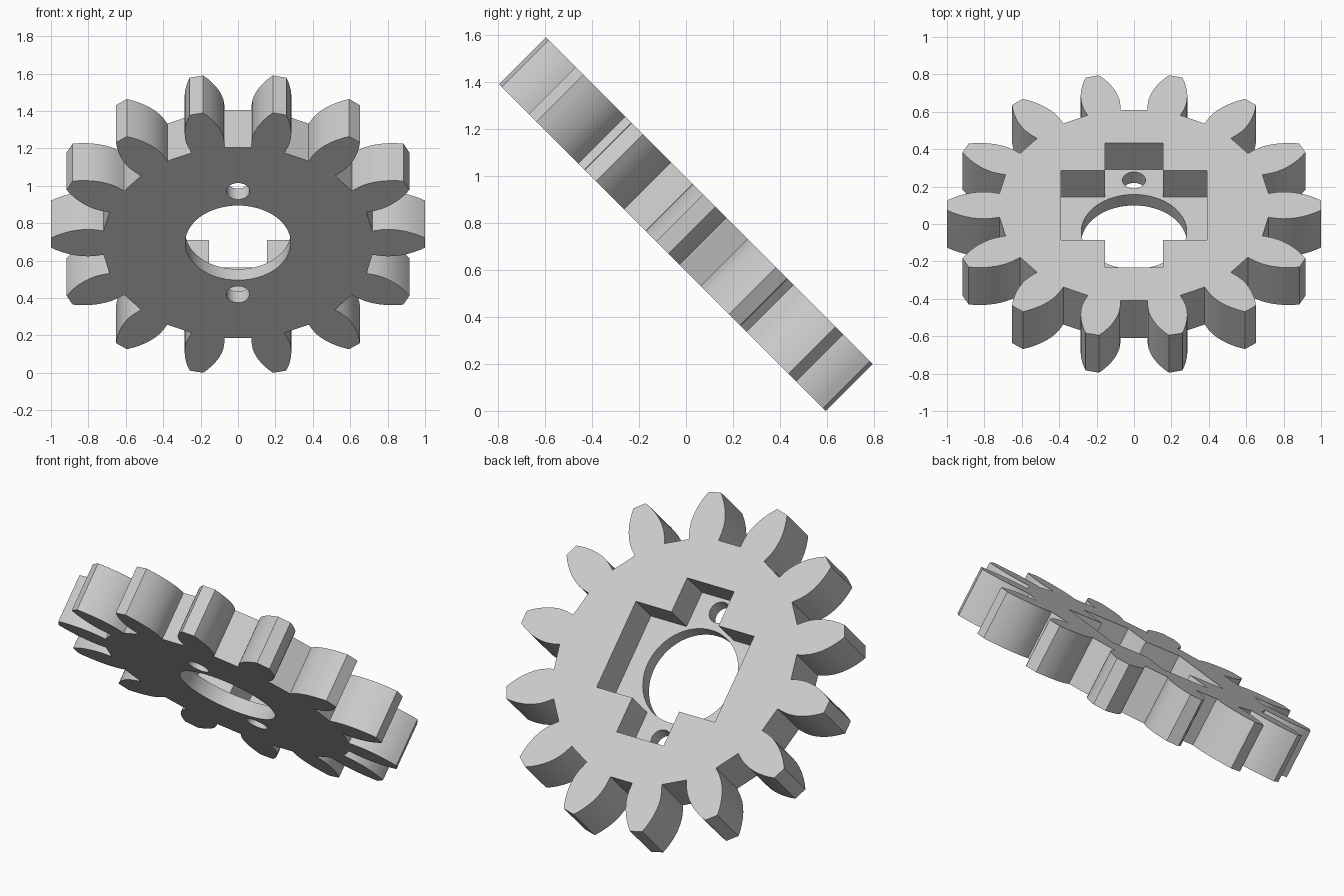
import bpy
import bmesh
import math
from mathutils import Matrix

if "Cube" in bpy.data.objects:
    bpy.data.objects.remove(bpy.data.objects["Cube"], do_unlink=True)

TEETH = 14
THICK = 0.283
POCKET_DEPTH = 0.2
TOP = THICK / 2

grey = bpy.data.materials.new("light grey")
grey.use_nodes = True
grey.diffuse_color = (0.6, 0.6, 0.6, 1)
grey.node_tree.nodes["Principled BSDF"].inputs["Base Color"].default_value = (0.6, 0.6, 0.6, 1)


def prism(name, outline, z0, z1):
    """Extrude a closed 2D outline from z0 to z1."""
    bm = bmesh.new()
    face = bm.faces.new([bm.verts.new((x, y, z0)) for x, y in outline])
    ext = bmesh.ops.extrude_face_region(bm, geom=[face])
    verts = [v for v in ext["geom"] if isinstance(v, bmesh.types.BMVert)]
    bmesh.ops.translate(bm, vec=(0, 0, z1 - z0), verts=verts)
    bmesh.ops.recalc_face_normals(bm, faces=bm.faces)
    mesh = bpy.data.meshes.new(name)
    bm.to_mesh(mesh)
    bm.free()
    mesh.materials.append(grey)
    obj = bpy.data.objects.new(name, mesh)
    bpy.context.collection.objects.link(obj)
    return obj


def circle(radius, cy=0, n=64):
    return [(radius * math.cos(2 * math.pi * i / n), cy + radius * math.sin(2 * math.pi * i / n))
            for i in range(n)]


# Gear outline: one tooth flank (radius, half width), mirrored and repeated
flank = [(0.719, 0.090), (0.765, 0.099), (0.80, 0.102), (0.835, 0.100), (0.87, 0.094),
         (0.905, 0.084), (0.94, 0.070), (0.97, 0.055), (0.9993, 0.037)]
tooth = [(r, -w) for r, w in flank] + [(r, w) for r, w in reversed(flank)]
outline = []
for i in range(TEETH):
    a = 2 * math.pi * i / TEETH
    c, s = math.cos(a), math.sin(a)
    outline += [(r * c - w * s, r * s + w * c) for r, w in tooth]
gear = prism("gear", outline, -TOP, TOP)

# Cross-shaped recess in the upper face
ax, ay, bx, by = 0.39, 0.262, 0.155, 0.47
quarter = [(ax, ay), (bx, ay), (bx, by)]
cross = (quarter + [(-x, y) for x, y in reversed(quarter)]
         + [(-x, -y) for x, y in quarter] + [(x, -y) for x, y in reversed(quarter)])
cutters = [prism("recess_cutter", cross, TOP - POCKET_DEPTH, TOP + 0.1)]

# Centre bore and two screw holes
cutters.append(prism("bore_cutter", circle(0.282), -0.3, 0.3))
for side in (1, -1):
    cutters.append(prism("screw_hole_cutter", circle(0.062, 0.39 * side, 32), -0.3, 0.3))

bpy.ops.object.select_all(action="DESELECT")
gear.select_set(True)
bpy.context.view_layer.objects.active = gear
for cutter in cutters:
    cutter.hide_render = True
    mod = gear.modifiers.new(cutter.name, "BOOLEAN")
    mod.operation = "DIFFERENCE"
    mod.solver = "EXACT"
    mod.object = cutter
    bpy.ops.object.modifier_apply(modifier=mod.name)
for cutter in cutters:
    bpy.data.objects.remove(cutter, do_unlink=True)

# Lean the gear back so its upper face looks up and to the rear
gear.data.transform(Matrix.Rotation(math.radians(-45), 4, "X"))
lowest = min(v.co.z for v in gear.data.vertices)
gear.data.transform(Matrix.Translation((0, 0, -lowest)))
bpy.ops.object.shade_smooth_by_angle(angle=math.radians(25))
